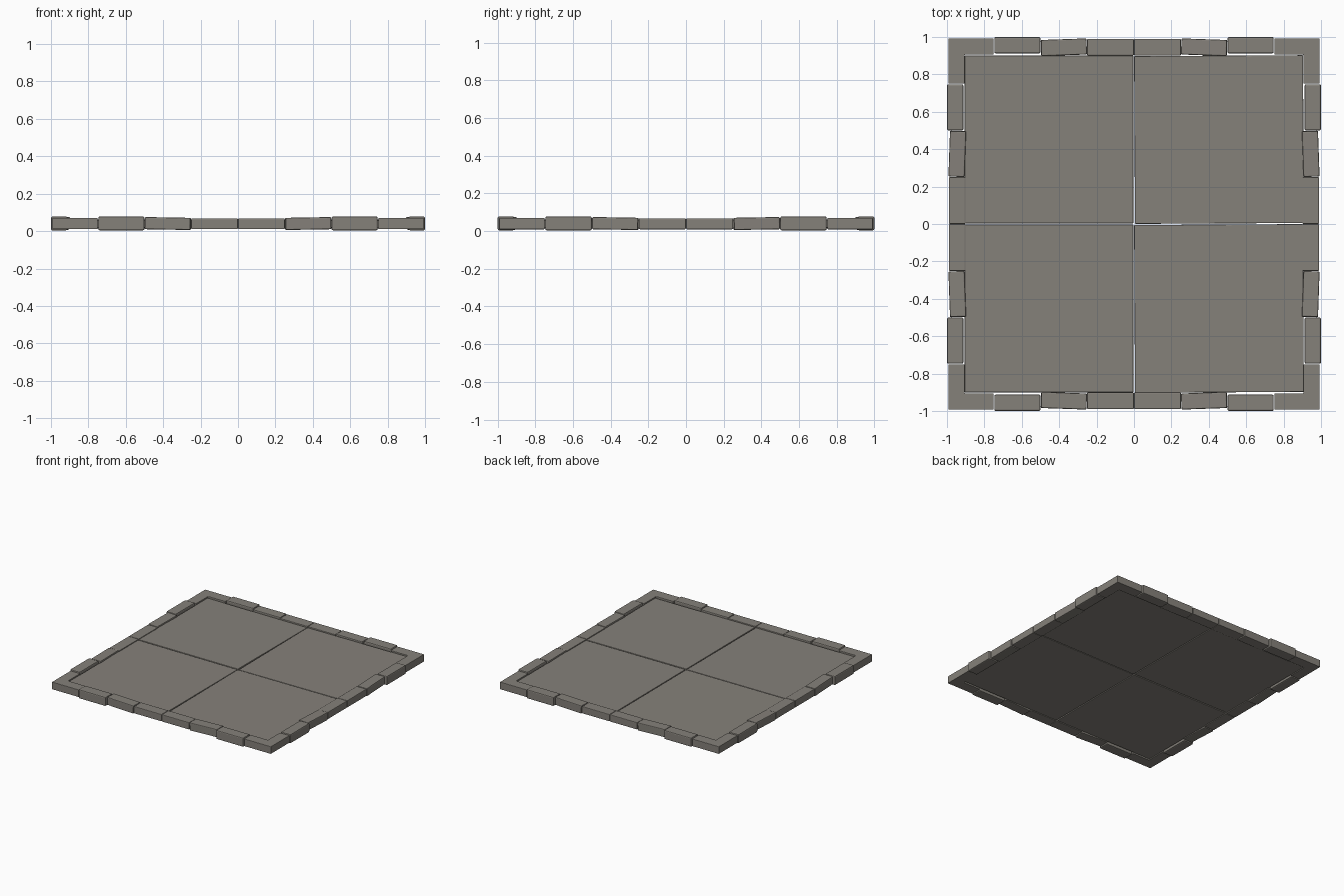
import bpy
import bmesh
from math import pi, radians
from mathutils import Matrix, Vector, Euler

cube = bpy.data.objects.get("Cube")
if cube:
    bpy.data.objects.remove(cube, do_unlink=True)

stone = bpy.data.materials.new("warm grey stone")
stone.use_nodes = True
GREY = (0.235, 0.22, 0.195, 1)
stone.diffuse_color = GREY
stone.node_tree.nodes["Principled BSDF"].inputs["Base Color"].default_value = GREY


def finish(name, bm, matrix, bevel):
    """Turn a bmesh into a stone object with chamfered edges."""
    bmesh.ops.recalc_face_normals(bm, faces=bm.faces)
    mesh = bpy.data.meshes.new(name)
    bm.to_mesh(mesh)
    bm.free()
    mesh.materials.append(stone)
    obj = bpy.data.objects.new(name, mesh)
    bpy.context.collection.objects.link(obj)
    obj.matrix_world = matrix
    mod = obj.modifiers.new("chamfer", "BEVEL")
    mod.width = bevel
    mod.segments = 2


def block(name, low, high, tilt=(0, 0, 0), turn=0.0, bevel=0.008):
    """Box between two corners, tilted about its middle, then turned about the centre."""
    low, high = Vector(low), Vector(high)
    bm = bmesh.new()
    bmesh.ops.create_cube(bm, size=1)
    bmesh.ops.scale(bm, vec=high - low, verts=bm.verts)
    lean = Euler([radians(a) for a in tilt]).to_matrix().to_4x4()
    place = Matrix.Translation((low + high) / 2) @ lean
    finish(name, bm, Matrix.Rotation(turn, 4, "Z") @ place, bevel)


def corner(name, turn):
    """L-shaped stone at one corner of the rim."""
    out, inner, end = 0.992, 0.905, 0.75
    outline = [(-out, -out), (-end, -out), (-end, -inner),
               (-inner, -inner), (-inner, -end), (-out, -end)]
    bm = bmesh.new()
    face = bm.faces.new([bm.verts.new((x, y, 0.01)) for x, y in outline])
    top = bmesh.ops.extrude_face_region(bm, geom=[face])["geom"]
    bmesh.ops.translate(bm, vec=(0, 0, 0.06),
                        verts=[v for v in top if isinstance(v, bmesh.types.BMVert)])
    finish(name, bm, Matrix.Rotation(turn, 4, "Z"), 0.003)


# Four large floor slabs, each lying a little differently
for name, sx, sy, tilt in (("front_right_slab", -1, -1, (0, 0.1, 0)),
                           ("front_left_slab", 1, -1, (0.1, 0, 0.3)),
                           ("back_right_slab", -1, 1, (-0.2, 0.1, 0)),
                           ("back_left_slab", 1, 1, (0.1, -0.1, 0.3))):
    xs = sorted((sx * 0.003, sx * 0.906))
    ys = sorted((sy * 0.003, sy * 0.9))
    block(name, (xs[0], ys[0], 0.016), (xs[1], ys[1], 0.06), tilt, bevel=0.004)

# Rim: the same row of stones on each side, mirrored about its middle
for i, side in enumerate(("front", "left", "back", "right")):
    turn = i * pi / 2
    corner(side + "_corner_stone", turn)
    for s, half in ((-1, "a"), (1, "b")):
        def rim(part, x0, x1, outer, inner, z0, z1, tilt=(0, 0, 0), bevel=0.008):
            xs = sorted((s * x0, s * x1))
            block(f"{side}_{part}_{half}", (xs[0], -outer, z0), (xs[1], -inner, z1),
                  (tilt[0], s * tilt[1], s * tilt[2]), turn, bevel)
        rim("raised_stone", 0.5, 0.747, 1.0, 0.912, 0.004, 0.078)
        rim("tilted_stone", 0.253, 0.497, 0.988, 0.902, 0.008, 0.073, (0, -1, 2), 0.006)
        rim("middle_stone", 0.001, 0.25, 0.99, 0.9, 0.01, 0.068, bevel=0.005)
